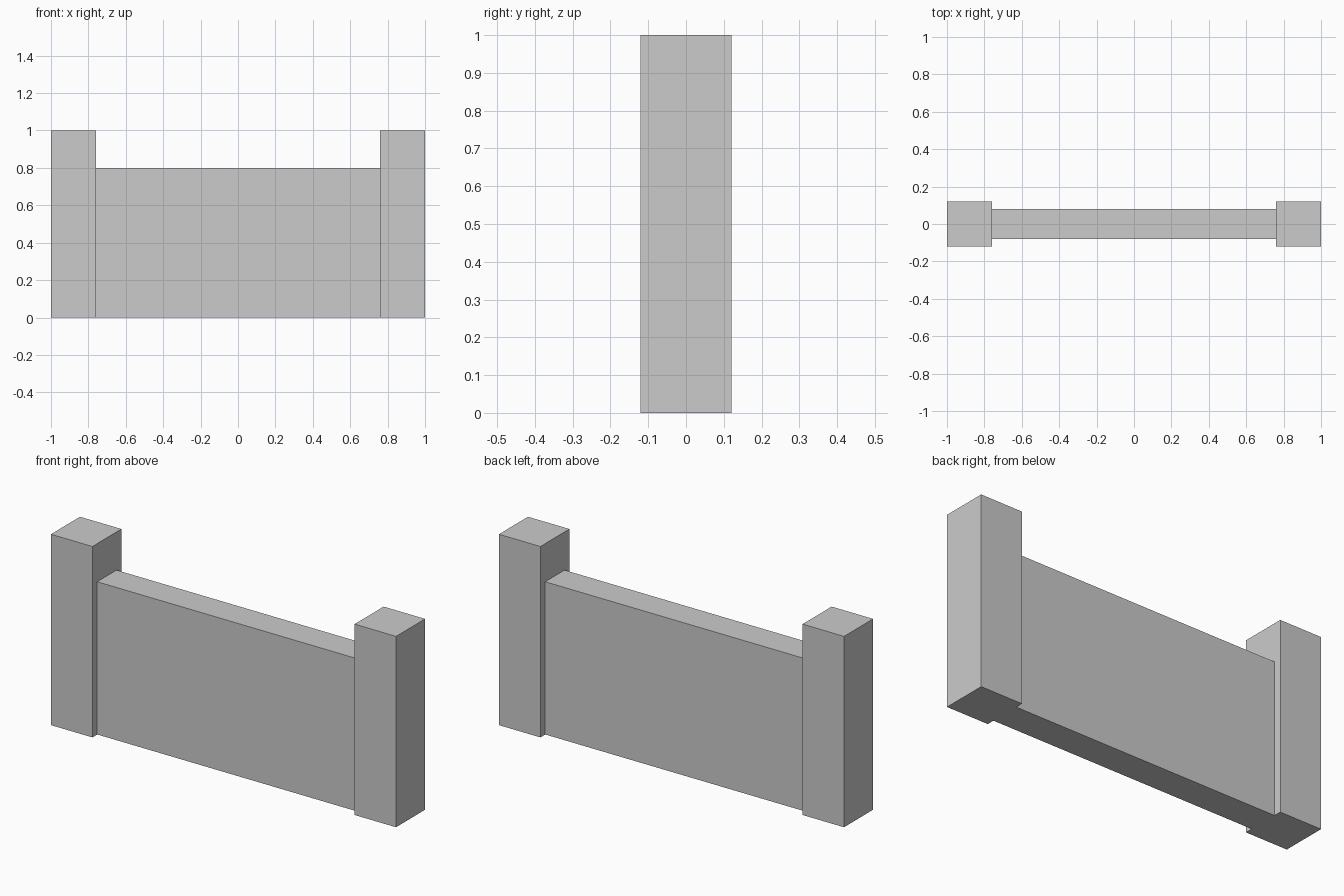
import bpy

if "Cube" in bpy.data.objects:
    bpy.data.objects.remove(bpy.data.objects["Cube"])


def box(name, x0, x1, depth, height):
    """Box standing on z = 0, centred on y = 0."""
    bpy.ops.mesh.primitive_cube_add(size=1, location=((x0 + x1) / 2, 0, height / 2))
    obj = bpy.context.object
    obj.name = name
    obj.scale = (x1 - x0, depth, height)
    bpy.ops.object.transform_apply(location=False, rotation=False, scale=True)
    return obj


HALF = 1.0
POST = 0.24
INNER = HALF - POST

# Square end posts
box("left_post", -HALF, -INNER, POST, 1.0)
box("right_post", INNER, HALF, POST, 1.0)

# Thinner, lower wall between the posts
box("wall_panel", -INNER, INNER, 0.16, 0.8)
